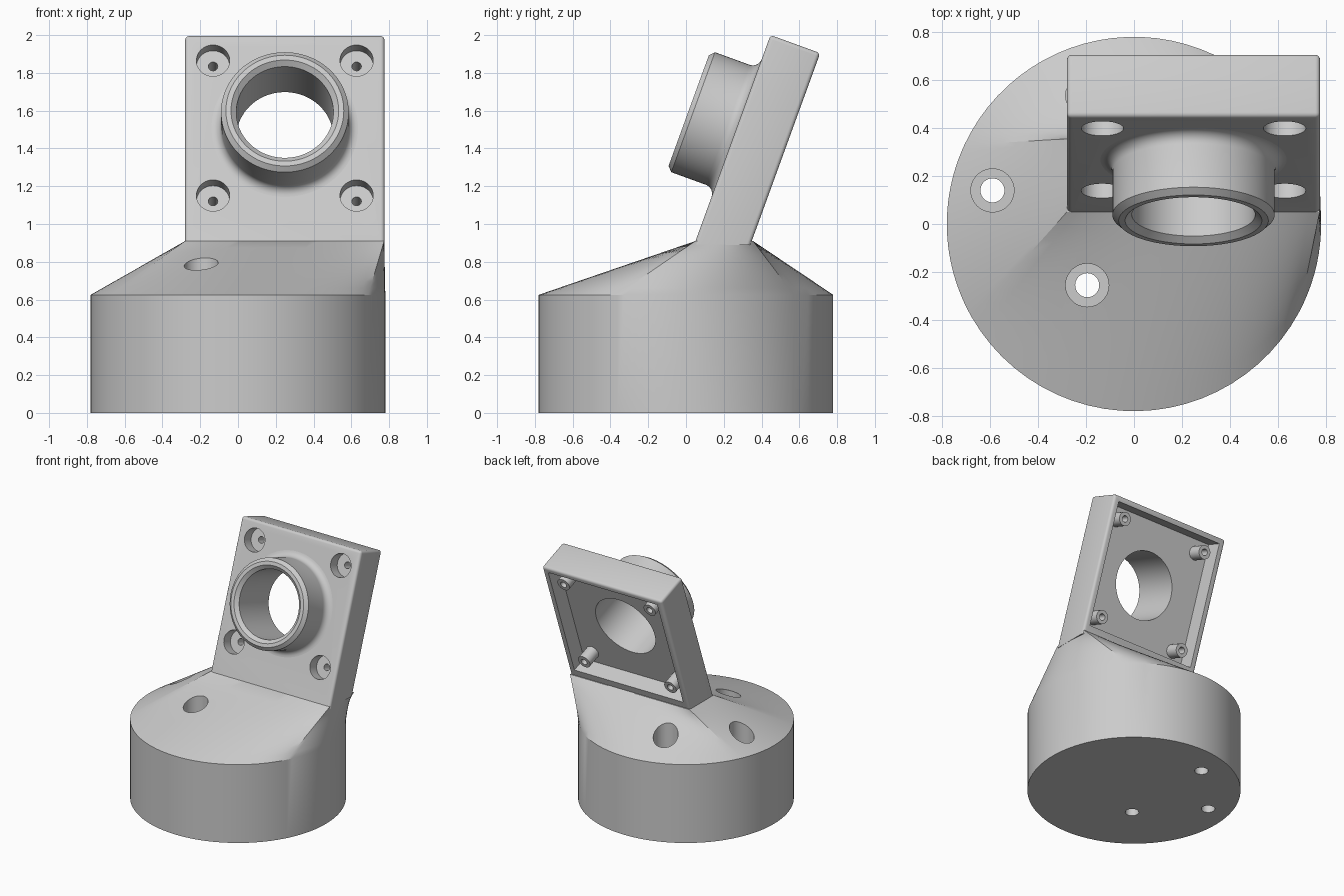
import bpy, bmesh, math
from mathutils import Matrix, Vector

if "Cube" in bpy.data.objects:
    bpy.data.objects.remove(bpy.data.objects["Cube"])

mat = bpy.data.materials.new("plain grey")
mat.diffuse_color = (0.6, 0.6, 0.6, 1)
mat.use_nodes = True
mat.node_tree.nodes["Principled BSDF"].inputs["Base Color"].default_value = mat.diffuse_color

# Local frame of the tilted plate: origin on its front face at the tube axis,
# y into the plate, z up along it
TILT = Matrix.Translation((0.248, 0.268, 1.508)) @ Matrix.Rotation(math.radians(-20), 4, 'X')
SCREWS = [(sx * 0.38, sz * 0.38) for sx in (-1, 1) for sz in (-1, 1)]


def make(name, bm, matrix=Matrix()):
    bmesh.ops.recalc_face_normals(bm, faces=bm.faces)
    bm.transform(matrix)
    me = bpy.data.meshes.new(name)
    bm.to_mesh(me)
    bm.free()
    me.materials.append(mat)
    ob = bpy.data.objects.new(name, me)
    bpy.context.collection.objects.link(ob)
    return ob


def smooth(ob, angle=30):
    bpy.ops.object.select_all(action='DESELECT')
    bpy.context.view_layer.objects.active = ob
    ob.select_set(True)
    bpy.ops.object.shade_smooth_by_angle(angle=math.radians(angle))


def lathe(name, profile, matrix, n=64):
    """Closed (radius, height) profile turned around local z."""
    bm = bmesh.new()
    rings = [[bm.verts.new((r * math.cos(2 * math.pi * i / n), r * math.sin(2 * math.pi * i / n), h))
              for i in range(n)] for r, h in profile]
    for a, b in zip(rings, rings[1:] + rings[:1]):
        for i in range(n):
            j = (i + 1) % n
            bm.faces.new((a[i], a[j], b[j], b[i]))
    return make(name, bm, matrix)


def rod(name, r, h0, h1, matrix, n=48):
    bm = bmesh.new()
    bmesh.ops.create_cone(bm, cap_ends=True, segments=n, radius1=r, radius2=r, depth=h1 - h0,
                          matrix=Matrix.Translation((0, 0, (h0 + h1) / 2)))
    return make(name, bm, matrix)


def cut(ob, cutters):
    """Subtract each cutter, bake the result and remove the cutters."""
    for c in cutters:
        m = ob.modifiers.new("cut", 'BOOLEAN')
        m.object, m.operation, m.solver = c, 'DIFFERENCE', 'EXACT'
    bpy.context.view_layer.update()
    dg = bpy.context.evaluated_depsgraph_get()
    me = bpy.data.meshes.new_from_object(ob.evaluated_get(dg))
    ob.modifiers.clear()
    ob.data = me
    for c in cutters:
        bpy.data.objects.remove(c)


def in_plate(x, z):
    """Local z of a turned part points out of the back of the plate."""
    return TILT @ Matrix.Translation((x, 0, z)) @ Matrix.Rotation(math.radians(-90), 4, 'X')


# Round base with a shoulder lofted from the circle to the plate's footprint
R, Z1, Z2, SEG, ROWS = 0.78, 0.625, 0.91, 24, 8
corners = [(-0.28, 0.05), (0.774, 0.05), (0.774, 0.355), (-0.28, 0.355)]
angles = [210, 332, 407, 515, 570]
pairs = []
for k in range(4):
    a, b = Vector(corners[k]), Vector(corners[(k + 1) % 4])
    for i in range(SEG):
        t = i / SEG
        ang = math.radians(angles[k] + (angles[k + 1] - angles[k]) * t)
        pairs.append((Vector((R * math.cos(ang), R * math.sin(ang))), a.lerp(b, t)))
bm = bmesh.new()
levels = [(0, 0)] + [(i / ROWS, Z1 + (Z2 - Z1) * i / ROWS) for i in range(ROWS + 1)]
rings = [[bm.verts.new((*c.lerp(q, t), z)) for c, q in pairs] for t, z in levels]
N = len(pairs)
for a, b in zip(rings, rings[1:]):
    for i in range(N):
        j = (i + 1) % N
        bm.faces.new((a[i], a[j], b[j], b[i]))
bm.faces.new(rings[0])
bm.faces.new(rings[-1])
base = make("base", bm)

# Three counterbored mounting holes in the base
holes = []
for x, y in ((-0.59, 0.14), (-0.195, -0.255), (-0.195, 0.535)):
    at = Matrix.Translation((x, y, 0))
    holes += [rod("hole", 0.05, -0.1, 0.5, at), rod("counterbore", 0.09, 0.35, 1.1, at)]
cut(base, holes)
smooth(base, 20)

# Tilted plate with softened edges and a level foot
bm = bmesh.new()
bmesh.ops.create_cube(bm, size=1)
for v in bm.verts:
    x, y, z = v.co
    foot = z < 0
    v.co = (math.copysign(0.5275, x), 0.28 if y > 0 else 0.0, 0.524)
    if foot:
        v.co.z = -0.657 if y < 0 else -0.556
soft = [e for e in bm.edges if any(v.co.z > 0 for v in e.verts)]
bmesh.ops.bevel(bm, geom=soft, offset=0.02, segments=4, profile=0.5, affect='EDGES')
plate = make("plate", bm, TILT)

# Back pocket, bore and counterbored screw holes
bm = bmesh.new()
bmesh.ops.create_cube(bm, size=1, matrix=Matrix.Translation((0, 0.25, 0)) @ Matrix.Diagonal((0.96, 0.2, 0.96, 1)))
cutters = [make("pocket", bm, TILT), rod("bore", 0.257, -0.1, 0.4, in_plate(0, 0), 96)]
for x, z in SCREWS:
    cutters += [rod("screw_hole", 0.025, -0.05, 0.35, in_plate(x, z), 24),
                rod("screw_head", 0.088, -0.1, 0.09, in_plate(x, z))]
cut(plate, cutters)
smooth(plate)

# Flanged tube on the front, chamfered at the rim and filleted into the plate
F = 0.05
fillet = [(0.338 + F * (1 - math.cos(a)), -F * (1 - math.sin(a)))
          for a in (math.radians(90 * i / 6) for i in range(7))]
tube = lathe("tube", [(0.257, 0), (0.257, -0.245), (0.285, -0.27), (0.312, -0.27), (0.338, -0.245)] + fillet,
             in_plate(0, 0), 96)
smooth(tube)

# Screw standoffs inside the pocket
for i, (x, z) in enumerate(SCREWS):
    smooth(lathe(f"standoff_{i + 1}", [(0.025, 0.15), (0.025, 0.265), (0.052, 0.265), (0.052, 0.15)],
                 in_plate(x, z), 32))
